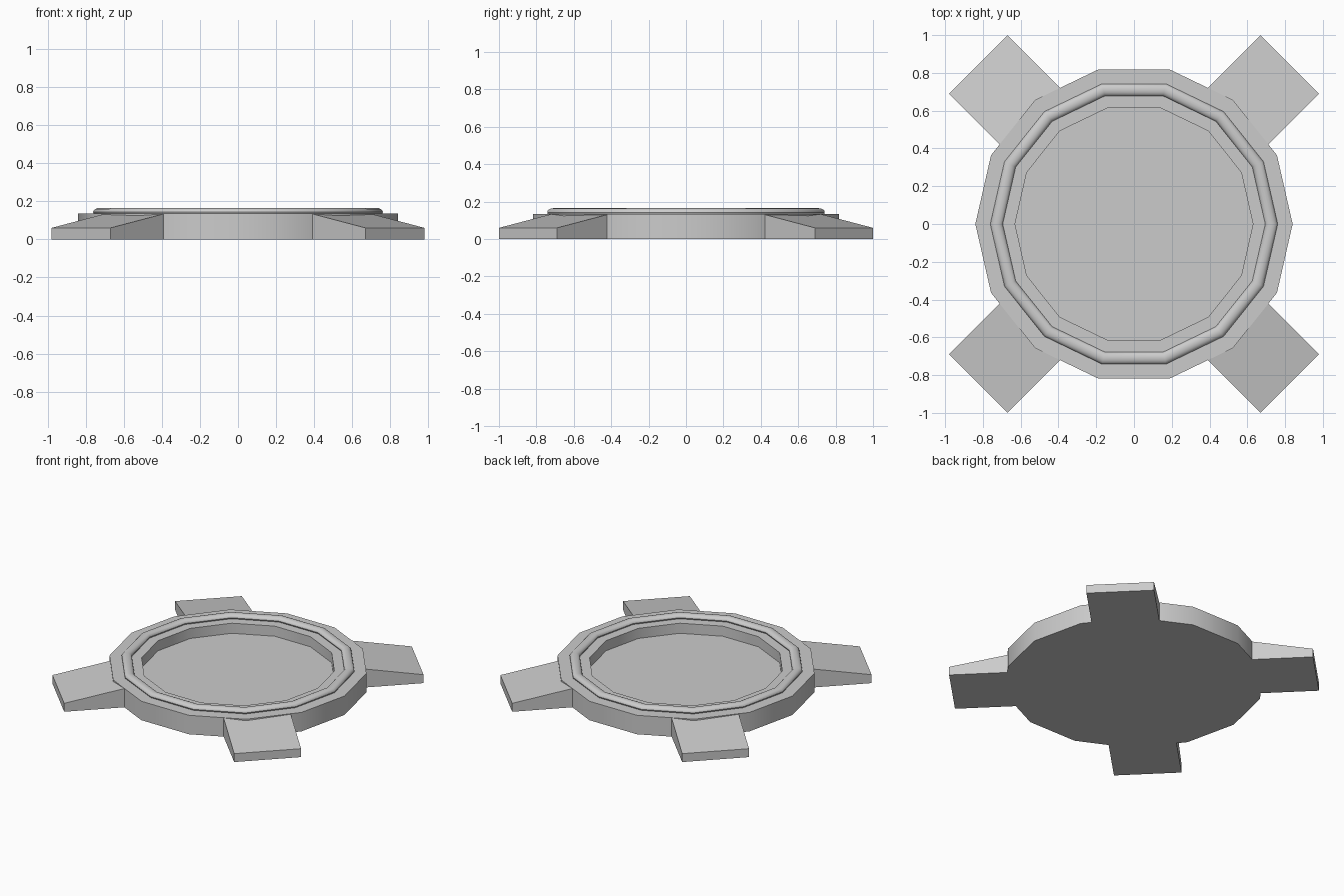
import bpy, bmesh, math
from mathutils import Vector

if "Cube" in bpy.data.objects:
    bpy.data.objects.remove(bpy.data.objects["Cube"], do_unlink=True)

SIDES = 14
GREY = (0.6, 0.6, 0.6, 1.0)
mat = bpy.data.materials.new("plain grey")
mat.use_nodes = True
mat.diffuse_color = GREY
mat.node_tree.nodes["Principled BSDF"].inputs["Base Color"].default_value = GREY


def finish(name, bm):
    bmesh.ops.recalc_face_normals(bm, faces=bm.faces)
    mesh = bpy.data.meshes.new(name)
    bm.to_mesh(mesh)
    bm.free()
    mesh.materials.append(mat)
    obj = bpy.data.objects.new(name, mesh)
    bpy.context.collection.objects.link(obj)
    return obj


def smooth(obj):
    bpy.ops.object.select_all(action="DESELECT")
    obj.select_set(True)
    bpy.context.view_layer.objects.active = obj
    bpy.ops.object.shade_smooth_by_angle(angle=math.radians(30))


def lathe(name, profile, closed):
    """Revolve (radius, z) points; an open profile gets its ends capped."""
    bm = bmesh.new()
    loops = []
    for r, z in profile:
        angles = [math.tau * i / SIDES for i in range(SIDES)]
        loops.append([bm.verts.new((r * math.cos(a), r * math.sin(a), z)) for a in angles])
    pairs = list(zip(loops, loops[1:]))
    if closed:
        pairs.append((loops[-1], loops[0]))
    else:
        bm.faces.new(loops[0])
        bm.faces.new(loops[-1])
    for a, b in pairs:
        for i in range(SIDES):
            j = (i + 1) % SIDES
            bm.faces.new((a[i], a[j], b[j], b[i]))
    obj = finish(name, bm)
    smooth(obj)
    return obj


# Dish body with a recessed floor
lathe("dish_body", [(0.84, 0), (0.84, 0.135), (0.63, 0.135), (0.63, 0.063)], False)

# Raised rounded ring on the rim
steps = 16
ring = [(0.728 + 0.033 * math.cos(math.tau * i / steps),
         0.143 + 0.022 * math.sin(math.tau * i / steps)) for i in range(steps)]
lathe("rim_ring", ring, True)


# Sloping feet on the diagonals
def foot(name, sx, sy):
    out = Vector((1, 1, 0)).normalized()
    side = Vector((-1, 1, 0)).normalized()
    bm = bmesh.new()
    ends = []
    for s in (-0.205, 0.233):
        section = [(0.78, 0), (1.18, 0), (1.18, 0.06), (0.78, 0.1345)]
        pts = [out * d + side * s + Vector((0, 0, z)) for d, z in section]
        ends.append([bm.verts.new((p.x * sx, p.y * sy, p.z)) for p in pts])
    bm.faces.new(ends[0])
    bm.faces.new(ends[1])
    for i in range(4):
        j = (i + 1) % 4
        bm.faces.new((ends[0][i], ends[0][j], ends[1][j], ends[1][i]))
    finish(name, bm)


for sx, x_name in ((1, "left"), (-1, "right")):
    for sy, y_name in ((-1, "front"), (1, "back")):
        foot(f"{y_name}_{x_name}_foot", sx, sy)
